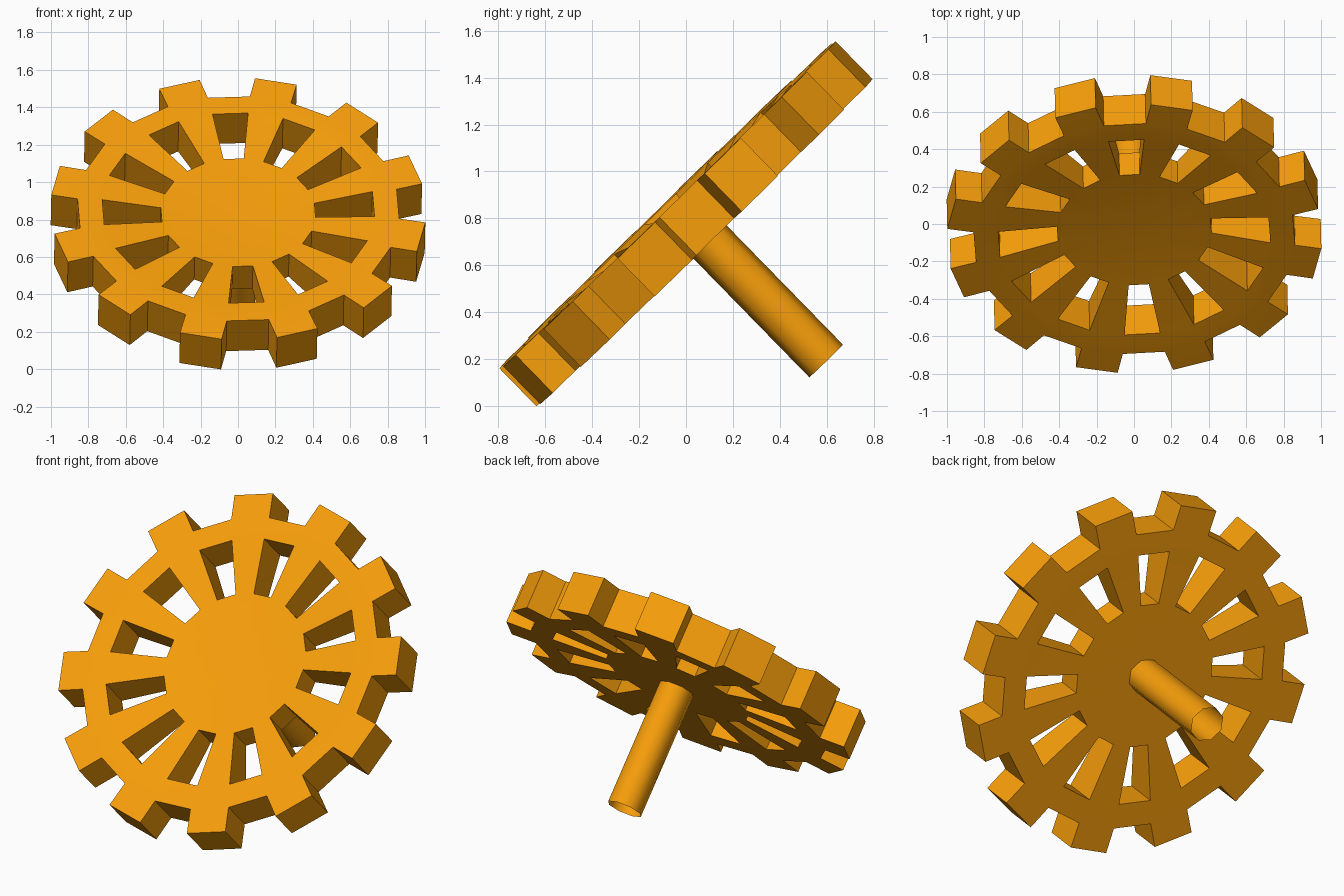
import bpy, bmesh
from math import radians, sin, cos
from mathutils import Matrix

if "Cube" in bpy.data.objects:
    bpy.data.objects.remove(bpy.data.objects["Cube"])

HALF = 0.113                      # half the wheel thickness
# ring radius, dish depth on the front, sideways offset
RINGS = [(0.415, -0.048, 0.02), (0.73, -0.003, 0.008), (0.862, 0.0, 0.0)]
TURN = radians(-3.4)              # direction of the first gap and slot
POSE = (Matrix.Translation((0, 0, 0.777))
        @ Matrix.Rotation(radians(44.3), 4, 'X')
        @ Matrix.Rotation(0.016, 4, 'Y'))

mat = bpy.data.materials.new("orange")
mat.diffuse_color = (0.93, 0.34, 0.003, 1)
mat.use_nodes = True
mat.node_tree.nodes["Principled BSDF"].inputs["Base Color"].default_value = mat.diffuse_color


def finish(name, bm, angle):
    me = bpy.data.meshes.new(name)
    bm.to_mesh(me)
    bm.free()
    ob = bpy.data.objects.new(name, me)
    bpy.context.collection.objects.link(ob)
    ob.matrix_world = POSE
    me.materials.append(mat)
    bpy.ops.object.select_all(action='DESELECT')
    ob.select_set(True)
    bpy.context.view_layer.objects.active = ob
    bpy.ops.object.shade_smooth_by_angle(angle=radians(angle))


# Gear wheel: 24 sectors, alternately slot with gap and spoke with tooth
bm = bmesh.new()


def point(r, a, z=0.0, shift=0.0):
    return bm.verts.new((r * sin(a), r * cos(a) + shift, HALF + z))


centre = bm.verts.new((0, 0.02, HALF - 0.048))
N = 24
edge = [TURN + radians(15 * i - 7.5) for i in range(N)]
grid = [[point(r, a, z, s) for a in edge] for r, z, s in RINGS]
inner, middle, outer = grid
for i in range(N):
    j = (i + 1) % N
    bm.faces.new((centre, inner[j], inner[i]))             # hub
    bm.faces.new((middle[i], middle[j], outer[j], outer[i]))  # rim
    if i % 2:
        bm.faces.new((inner[i], inner[j], middle[j], middle[i]))  # spoke
        mid = edge[i] + radians(7.5)
        tip = [point(1.004, mid + s * radians(6.5)) for s in (-1, 1)]
        bm.faces.new((outer[i], outer[j], tip[1], tip[0]))  # tooth

# Give the wheel its thickness; the back stays nearly flat
ext = bmesh.ops.extrude_face_region(bm, geom=bm.faces[:], use_keep_orig=True)
for v in ext["geom"]:
    if isinstance(v, bmesh.types.BMVert):
        v.co.z = -HALF + (0.01 if 0.3 < v.co.xy.length < 0.5 else 0)
bmesh.ops.recalc_face_normals(bm, faces=bm.faces)
finish("gear_wheel", bm, 30)

# Open-ended axle behind the wheel
bm = bmesh.new()
top, bottom = -0.05, -0.836
bmesh.ops.create_cone(bm, cap_ends=False, segments=8, radius1=0.1, radius2=0.1,
                      depth=top - bottom,
                      matrix=Matrix.Translation((0, 0.019, (top + bottom) / 2)))
finish("axle", bm, 50)
